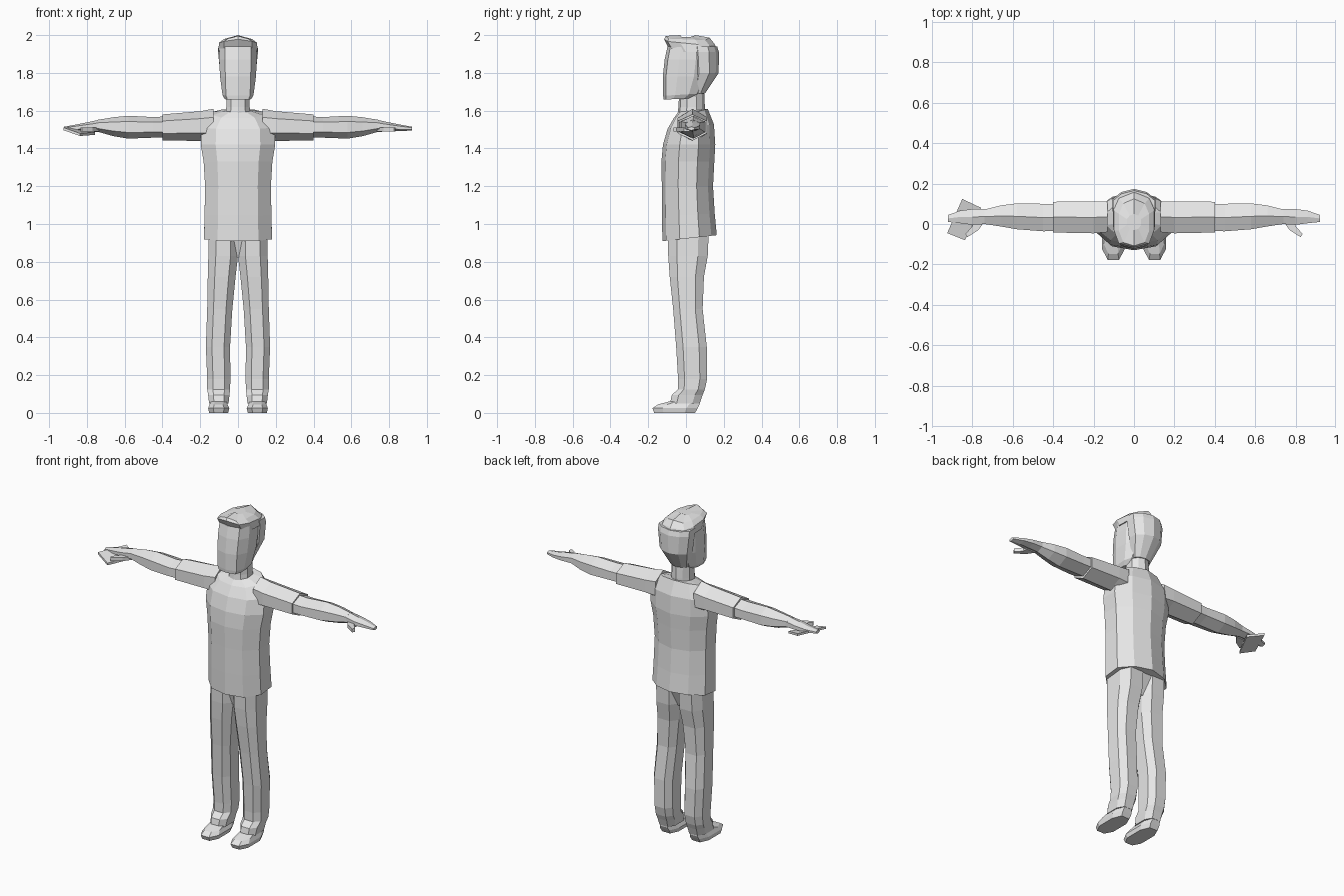
import bpy, bmesh

cube = bpy.data.objects.get("Cube")
if cube:
    bpy.data.objects.remove(cube)

grey = bpy.data.materials.new("plain grey")
grey.use_nodes = True
grey.diffuse_color = (0.8, 0.8, 0.8, 1)
grey.node_tree.nodes["Principled BSDF"].inputs["Base Color"].default_value = (0.8, 0.8, 0.8, 1)


def loft(name, rings, flip=False):
    """Skin a list of equal rings, cap both ends; flip mirrors it in x."""
    bm = bmesh.new()
    s = -1 if flip else 1
    loops = [[bm.verts.new((s * x, y, z)) for x, y, z in r] for r in rings]
    n = len(loops[0])
    for a, b in zip(loops, loops[1:]):
        for i in range(n):
            j = (i + 1) % n
            bm.faces.new((a[i], a[j], b[j], b[i]))
    bm.faces.new(loops[0])
    bm.faces.new(loops[-1])
    bmesh.ops.recalc_face_normals(bm, faces=bm.faces)
    me = bpy.data.meshes.new(name)
    bm.to_mesh(me)
    bm.free()
    me.materials.append(grey)
    ob = bpy.data.objects.new(name, me)
    bpy.context.collection.objects.link(ob)
    return ob


def pair(name, rings):
    loft("left_" + name, rings)
    loft("right_" + name, rings, True)


def body_ring(z, rx, yf, yb, cx=0, slope=0, crown=0, w=0.6):
    """Ten-sided level ring; slope tilts it front to back, crown lifts its middle."""
    d = yb - yf
    half = [(0, yf), (w * rx, yf + 0.07 * d), (rx, yf + 0.32 * d),
            (rx, yb - 0.32 * d), (w * rx, yb - 0.1 * d), (0, yb)]
    pts = half + [(-x, y) for x, y in half[-2:0:-1]]
    mid = (yf + yb) / 2
    return [(cx + x, y, z + slope * (y - mid) + (0 if x else crown)) for x, y in pts]


def leg_ring(z, x0, x1, yf, yb, slope=0):
    """Eight-sided level ring between two x and two y limits."""
    cx, cy, rx, ry = (x0 + x1) / 2, (yf + yb) / 2, (x1 - x0) / 2, (yb - yf) / 2
    pts = [(.5, -1), (1, -.55), (1, .5), (.55, 1), (-.55, 1), (-1, .5), (-1, -.55), (-.5, -1)]
    return [(cx + rx * u, cy + ry * v, z + slope * ry * v) for u, v in pts]


def arm_ring(x, y0, y1, z0, z1):
    """Six-sided upright ring with a ridge above and below."""
    c, h = (y0 + y1) / 2, z1 - z0
    return [(x, c, z1), (x, y0, z1 - .25 * h), (x, y0, z0 + .27 * h),
            (x, c, z0), (x, y1, z0 + .27 * h), (x, y1, z1 - .25 * h)]


def slab(name, outline, low, high, flip=False):
    """Flat plate from an outline, with given underside and top heights."""
    loft(name, [[(x, y, low) for x, y in outline], [(x, y, high) for x, y in outline]], flip)


# Shirt body
loft("shirt", [
    body_ring(.925, .18, -.125, .163, slope=.11),
    body_ring(1.05, .177, -.127, .152, slope=.04),
    body_ring(1.2, .174, -.128, .143),
    body_ring(1.33, .182, -.13, .15),
    body_ring(1.42, .197, -.122, .155),
    body_ring(1.515, .193, -.098, .148, slope=.1),
    body_ring(1.585, .135, -.065, .115, slope=.28, w=.65),
    body_ring(1.6, .07, -.04, .1, slope=.1),
])

# Sleeves and bare arms
pair("sleeve", [arm_ring(.13, -.04, .11, 1.43, 1.61), arm_ring(.2, -.046, .112, 1.44, 1.597),
                arm_ring(.4, -.042, .11, 1.442, 1.58)])
pair("arm", [arm_ring(.37, -.035, .10, 1.457, 1.57), arm_ring(.45, -.036, .10, 1.457, 1.566),
             arm_ring(.58, -.026, .102, 1.452, 1.573), arm_ring(.66, -.012, .092, 1.465, 1.565),
             arm_ring(.74, .0, .072, 1.488, 1.552)])

# Hands: palm with fingers, and thumb
pair("hand", [arm_ring(.73, .0, .074, 1.487, 1.553), arm_ring(.80, -.004, .074, 1.49, 1.538),
              arm_ring(.86, .004, .066, 1.492, 1.526), arm_ring(.92, .01, .045, 1.495, 1.515)])
for side, flip in (("left", False), ("right", True)):
    slab(side + "_thumb", [(.735, .02), (.77, -.03), (.825, -.065), (.835, -.05), (.80, -.01), (.80, .02)],
         1.49, 1.512, flip)

# Flat card held under the right hand
card = [(-.757, .08, 1.472), (-.85, .124, 1.498), (-.925, -.045, 1.497), (-.837, -.08, 1.466)]
loft("held_card", [card, [(x, y, z + .014) for x, y, z in card]])

# Trouser legs, seat and shoes
pair("trouser_leg", [
    leg_ring(.05, .05, .153, -.085, .073), leg_ring(.095, .045, .158, -.075, .088),
    leg_ring(.125, .042, .163, -.042, .1), leg_ring(.18, .04, .163, -.042, .112),
    leg_ring(.35, .042, .17, -.052, .11), leg_ring(.55, .03, .163, -.068, .088),
    leg_ring(.72, .013, .16, -.086, .095), leg_ring(.83, .0, .157, -.094, .115),
    leg_ring(.95, .0, .155, -.097, .12)])
loft("trouser_seat", [leg_ring(.82, -.03, .03, -.05, .07), leg_ring(.95, -.1, .1, -.085, .12)])
pair("shoe", [
    leg_ring(0, .052, .153, -.168, .048), leg_ring(.025, .046, .158, -.178, .062),
    leg_ring(.045, .056, .15, -.148, .072), leg_ring(.06, .06, .145, -.09, .07)])

# Neck and head
loft("neck", [body_ring(1.54, .07, -.05, .1), body_ring(1.62, .062, -.04, .1),
              body_ring(1.72, .06, -.035, .095)])
loft("head", [
    body_ring(1.662, .07, -.118, .04, slope=.04, w=.8), body_ring(1.685, .082, -.121, .08, slope=.06, w=.78),
    body_ring(1.78, .095, -.123, .12, w=.7), body_ring(1.87, .1, -.113, .13, w=.7),
    body_ring(1.94, .098, -.098, .13, w=.7)])

# Hair: back mass and swept top
loft("hair_back", [
    body_ring(1.69, .056, .025, .1), body_ring(1.80, .094, .02, .173),
    body_ring(1.91, .106, .012, .174), body_ring(1.94, .104, .01, .165)])
loft("hair_top", [
    body_ring(1.91, .105, -.083, .174, w=.7, slope=-.03),
    body_ring(1.955, .1, -.116, .152, w=.75, slope=-.1, crown=.01),
    body_ring(1.977, .075, -.108, .125, w=.7, slope=-.04, crown=.014),
    body_ring(1.99, .035, -.03, .05, crown=.01)])
